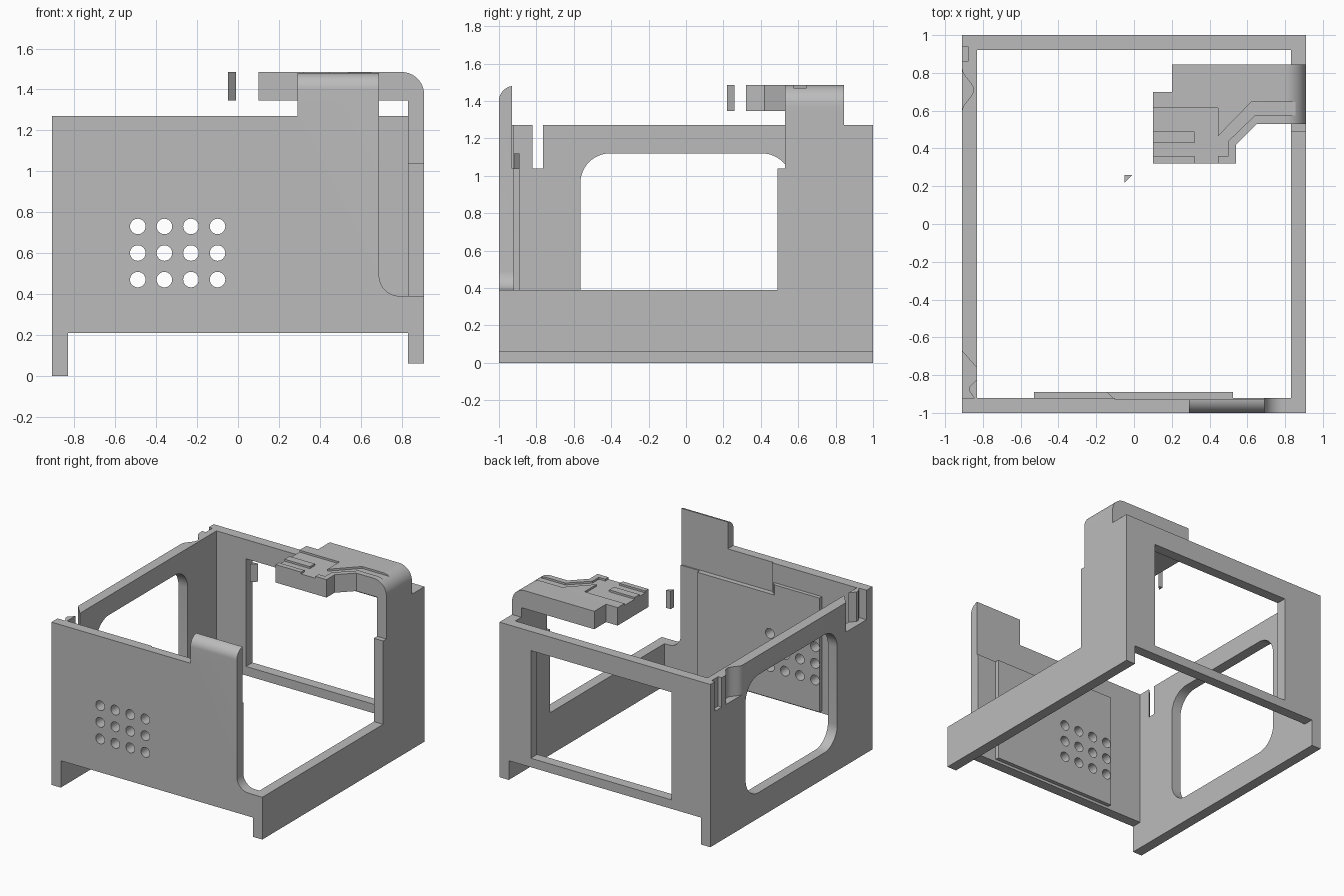
import bpy, bmesh
from math import sin, cos, pi, radians
from mathutils import Vector

cube = bpy.data.objects.get("Cube")
if cube:
    bpy.data.objects.remove(cube, do_unlink=True)

grey = bpy.data.materials.new("plain_grey")
grey.use_nodes = True
colour = (0.5, 0.5, 0.5, 1)
grey.diffuse_color = colour
grey.node_tree.nodes["Principled BSDF"].inputs["Base Color"].default_value = colour


def prism(name, outline, axis, low, high):
    """Extrude a 2D outline along one axis; the outline uses the other two in order."""
    bm = bmesh.new()
    verts = []
    for point in outline:
        co = list(point)
        co.insert(axis, low)
        verts.append(bm.verts.new(co))
    face = bm.faces.new(verts)
    moved = bmesh.ops.extrude_face_region(bm, geom=[face])["geom"]
    shift = Vector((0, 0, 0))
    shift[axis] = high - low
    bmesh.ops.translate(bm, vec=shift,
                        verts=[g for g in moved if isinstance(g, bmesh.types.BMVert)])
    bmesh.ops.recalc_face_normals(bm, faces=bm.faces)
    mesh = bpy.data.meshes.new(name)
    bm.to_mesh(mesh)
    bm.free()
    mesh.materials.append(grey)
    obj = bpy.data.objects.new(name, mesh)
    bpy.context.collection.objects.link(obj)
    return obj


def rect(a0, a1, b0, b1):
    return [(a0, b0), (a1, b0), (a1, b1), (a0, b1)]


def arc(cx, cy, r, start, end, steps=12):
    angles = [radians(start + (end - start) * i / steps) for i in range(steps + 1)]
    return [(cx + r * cos(t), cy + r * sin(t)) for t in angles]


def rounded_rect(a0, a1, b0, b1, r):
    return (arc(a1 - r, b1 - r, r, 0, 90) + arc(a0 + r, b1 - r, r, 90, 180)
            + arc(a0 + r, b0 + r, r, 180, 270) + arc(a1 - r, b0 + r, r, 270, 360))


def combine(obj, cutter, operation="DIFFERENCE"):
    """Apply a boolean and discard the cutter."""
    cutter.hide_render = True
    mod = obj.modifiers.new("cut", "BOOLEAN")
    mod.operation, mod.object, mod.solver = operation, cutter, "EXACT"
    bpy.context.view_layer.update()
    graph = bpy.context.evaluated_depsgraph_get()
    mesh = bpy.data.meshes.new_from_object(obj.evaluated_get(graph))
    obj.modifiers.clear()
    obj.data = mesh
    bpy.data.objects.remove(cutter, do_unlink=True)


X, Y, Z = 0, 1, 2
W, IN = 0.91, 0.83          # outer and inner half width
TOP, LEDGE = 1.27, 1.04     # wall top and ledge height
parts = []

# Front wall with raised tab and rounded cutaway beside it
front = prism("front_wall",
              [(-IN, 0.21), (IN, 0.21), (IN, 0.39)] + arc(0.79, 0.49, 0.10, 270, 180)
              + [(0.69, 1.48), (0.29, 1.48), (0.29, TOP), (-IN, TOP)], Y, -1, -0.92)
combine(front, prism("ledge_cutter", rect(-0.10, 1, LEDGE, 1.6), Y, -0.93, -0.9))
combine(front, prism("tab_round_cutter",
                     [(-1.1, 1.40)] + arc(-0.92, 1.40, 0.08, 180, 90)
                     + [(-0.92, 1.6), (-1.1, 1.6)], X, 0.2, 0.8))

# Raised panel on the inside of the front wall, stepped along its top
panel = prism("inner_panel", rect(-0.53, 0.525, 0.23, 1.12), Y, -0.92, -0.89)
combine(panel, prism("panel_step_cutter",
                     [(-0.10, -0.93), (0.6, -0.93), (0.6, -0.88), (-0.15, -0.88)],
                     Z, LEDGE, 1.2))

# Grid of vent holes through wall and panel
for i in range(4):
    for j in range(3):
        hole = arc(-0.49 + 0.13 * i, 0.47 + 0.13 * j, 0.038, 0, 345, 23)
        for target in (front, panel):
            combine(target, prism("hole_cutter", hole, Y, -1.1, -0.8))

# Back wall with rectangular window
back = prism("back_wall", rect(-IN, IN, 0.21, TOP), Y, 0.92, 1)
combine(back, prism("back_window_cutter", rect(-0.575, 0.64, 0.28, 1.12), Y, 0.8, 1.1))

# Right wall with rounded window and clip slots in its upper edge
right = prism("right_wall", rect(-1, 1, 0, TOP), X, -W, -IN)
combine(right, prism("right_window_cutter",
                     rounded_rect(-0.565, 0.565, 0.20, 1.12, 0.16), X, -1, -0.7))
front_slot = [(-0.93, -0.65), (-0.82, -0.775), (-0.82, -0.81), (-0.87, -0.86),
              (-0.87, -0.885), (-0.845, -0.925), (-0.93, -0.925)]
wave = [(-W + 0.03 * (1 - cos(2 * pi * i / 12)), 0.60 + 0.22 * i / 12) for i in range(13)]
back_slots = [wave + [(-0.95, 0.82), (-0.95, 0.60)], rect(-0.95, -0.88, 0.86, 0.94)]
for outline in [front_slot] + back_slots:
    combine(right, prism("slot_cutter", outline, Z, LEDGE, 1.4))

# Left wall: low rail rising to a stepped rear column
left = prism("left_wall",
             [(-1, 0.06), (1, 0.06), (1, TOP), (0.845, TOP), (0.845, 1.345),
              (0.53, 1.345), (0.53, LEDGE), (0.49, LEDGE), (0.49, 0.39), (-1, 0.39)],
             X, IN, W)

# Overhanging bracket with rounded shoulder and grooved top
bracket = prism("bracket_arm",
                [(0.10, 1.345), (W, 1.345)] + arc(0.80, 1.375, 0.11, 0, 90)
                + [(0.10, 1.485)], Y, 0.32, 0.845)
plan = [(0.10, 0.32), (0.54, 0.32), (0.54, 0.42), (0.65, 0.53), (1, 0.53), (1, 0.845),
        (0.20, 0.845), (0.20, 0.70), (0.10, 0.70)]
combine(bracket, prism("plan_cutter", plan, Z, 1.3, 1.6), "INTERSECT")
groove = [(0.05, 0.615), (0.05, 0.49), (0.32, 0.49), (0.32, 0.43), (0.05, 0.43),
          (0.05, 0.36), (0.32, 0.36), (0.32, 0.30), (0.445, 0.30), (0.445, 0.36),
          (0.50, 0.36), (0.50, 0.44), (0.64, 0.575), (0.855, 0.575), (0.855, 0.645),
          (0.62, 0.645), (0.445, 0.465), (0.445, 0.615)]
combine(bracket, prism("groove_cutter", groove, Z, 1.47, 1.6))

# Small loose triangular peg
peg = prism("peg", [(-0.05, 0.26), (-0.05, 0.22), (-0.01, 0.26)], Z, 1.345, 1.485)

for obj in (front, panel, back, right, left, bracket, peg):
    obj.data.shade_smooth()
    obj.data.set_sharp_from_angle(angle=radians(30))
